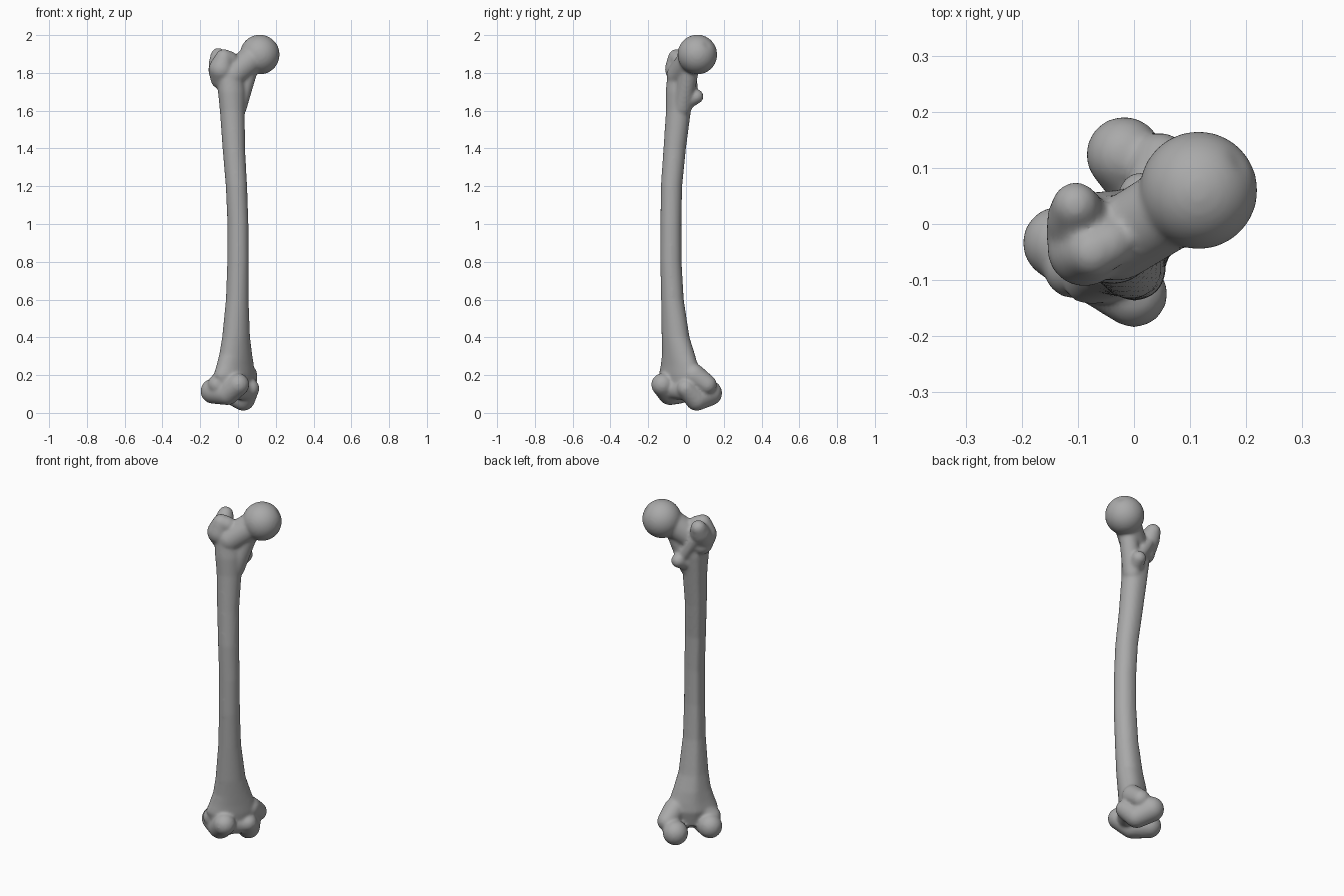
import bpy, bmesh, math
from mathutils import Vector, Matrix

old = bpy.data.objects.get("Cube")
if old:
    bpy.data.objects.remove(old, do_unlink=True)

bone = bpy.data.materials.new("bone grey")
bone.use_nodes = True
bone.diffuse_color = (0.4, 0.4, 0.4, 1)
bsdf = bone.node_tree.nodes["Principled BSDF"]
bsdf.inputs["Base Color"].default_value = bone.diffuse_color
bsdf.inputs["Roughness"].default_value = 0.7

SIDE = Vector((1, 1, 0)).normalized()     # across the knee
FRONT = Vector((1, -1, 0)).normalized()   # forward at the knee
mesh = bpy.data.meshes.new("thigh_bone")


def knee(u, f, z):
    return SIDE * u + FRONT * f + Vector((0, 0, z))


def add(bm):
    """Append a closed shell to the bone."""
    bmesh.ops.recalc_face_normals(bm, faces=bm.faces)
    bm.from_mesh(mesh)
    bm.to_mesh(mesh)
    bm.free()


def pill(p, r, q, s):
    """Tapered capsule between two balls."""
    bm = bmesh.new()
    for c, rad in ((p, r), (q, s)):
        bmesh.ops.create_uvsphere(bm, u_segments=24, v_segments=14, radius=rad,
                                  matrix=Matrix.Translation(c))
    hull = bmesh.ops.convex_hull(bm, input=bm.verts)
    junk = {g for g in hull["geom_interior"] + hull["geom_unused"]
            if isinstance(g, bmesh.types.BMVert)}
    bmesh.ops.delete(bm, geom=list(junk), context="VERTS")
    add(bm)


def chain(*balls):
    for (p, r), (q, s) in zip(balls, balls[1:]):
        pill(p, r, q, s)


def loft(rings, n=32):
    """Bowed shaft with a low crest along its back."""
    bm = bmesh.new()
    loops = []
    for z, x, y, a, b in rings:
        loop = []
        for i in range(n):
            t = math.tau * i / n
            crest = 1 + 0.14 * max(0, -math.sin(t)) ** 12
            offset = SIDE * a * math.cos(t) + FRONT * b * math.sin(t) * crest
            loop.append(bm.verts.new(Vector((x, y, z)) + offset))
        loops.append(loop)
    for low, high in zip(loops, loops[1:]):
        for i in range(n):
            j = (i + 1) % n
            bm.faces.new((low[i], low[j], high[j], high[i]))
    bm.faces.new(loops[0][::-1])
    bm.faces.new(loops[-1])
    add(bm)


# Shaft: height, centre, half width across and forward
loft([
    (0.11, -0.015, -0.035, 0.11, 0.06),
    (0.2, -0.02, -0.035, 0.135, 0.075),
    (0.25, -0.015, -0.035, 0.12, 0.073),
    (0.31, -0.012, -0.04, 0.1, 0.072),
    (0.4, -0.01, -0.055, 0.08, 0.067),
    (0.6, -0.004, -0.072, 0.061, 0.059),
    (0.8, 0, -0.08, 0.056, 0.057),
    (1.0, 0, -0.08, 0.055, 0.056),
    (1.2, -0.008, -0.077, 0.056, 0.057),
    (1.4, -0.022, -0.06, 0.059, 0.06),
    (1.6, -0.03, -0.04, 0.067, 0.065),
    (1.7, -0.032, -0.033, 0.078, 0.07),
    (1.8, -0.04, -0.028, 0.075, 0.066),
    (1.84, -0.045, -0.025, 0.06, 0.05),
])

# Outer condyle and its side bump
chain((knee(-0.088, 0.088, 0.15), 0.06), (knee(-0.1, 0.02, 0.105), 0.064),
      (knee(-0.118, -0.07, 0.115), 0.066))
pill(knee(-0.07, 0, 0.2), 0.06, knee(-0.132, -0.02, 0.15), 0.054)

# Inner condyle and its side bump
chain((knee(0.045, 0.045, 0.13), 0.05), (knee(0.06, -0.02, 0.073), 0.062),
      (knee(0.075, -0.1, 0.105), 0.068))
pill(knee(0.06, 0, 0.2), 0.06, knee(0.112, -0.045, 0.15), 0.052)

# Groove floor between the condyles
pill(knee(-0.08, 0.045, 0.13), 0.055, knee(0.04, 0.025, 0.12), 0.055)

# Neck and its lower buttress
pill(Vector((0.1, 0.05, 1.895)), 0.074, Vector((-0.03, -0.03, 1.79)), 0.072)
pill(Vector((0.05, 0.015, 1.8)), 0.05, Vector((-0.005, -0.02, 1.62)), 0.052)

# Large upper knob with its rear peak
chain((Vector((-0.09, -0.02, 1.77)), 0.056), (Vector((-0.088, -0.045, 1.82)), 0.067),
      (Vector((-0.075, -0.05, 1.88)), 0.046), (Vector((-0.045, -0.035, 1.87)), 0.045))
chain((Vector((-0.095, -0.02, 1.81)), 0.062), (Vector((-0.1, 0.01, 1.85)), 0.055),
      (Vector((-0.104, 0.033, 1.89)), 0.042))

# Rear crest and small inner knob
pill(Vector((-0.09, 0.02, 1.83)), 0.035, Vector((0, 0.035, 1.69)), 0.03)
pill(Vector((-0.005, 0, 1.65)), 0.045, Vector((0.012, 0.054, 1.675)), 0.039)

# Ball head with a shallow pit
head = bmesh.new()
bmesh.ops.create_uvsphere(head, u_segments=48, v_segments=32, radius=0.105)
pit = Vector((0.7, 0.5, 0.5)).normalized()
for v in head.verts:
    v.co *= 1 - 0.06 * max(0, v.co.normalized().dot(pit)) ** 60
bmesh.ops.translate(head, verts=head.verts, vec=(0.115, 0.06, 1.897))
add(head)

# Fuse every shell into one smooth surface
obj = bpy.data.objects.new("thigh_bone", mesh)
bpy.context.collection.objects.link(obj)
mesh.materials.clear()
mesh.materials.append(bone)
fuse = obj.modifiers.new("fuse", "REMESH")
fuse.mode = "VOXEL"
fuse.voxel_size = 0.008
fuse.use_smooth_shade = True
soften = obj.modifiers.new("soften", "SMOOTH")
soften.factor = 0.5
soften.iterations = 9
for p in mesh.polygons:
    p.use_smooth = True
